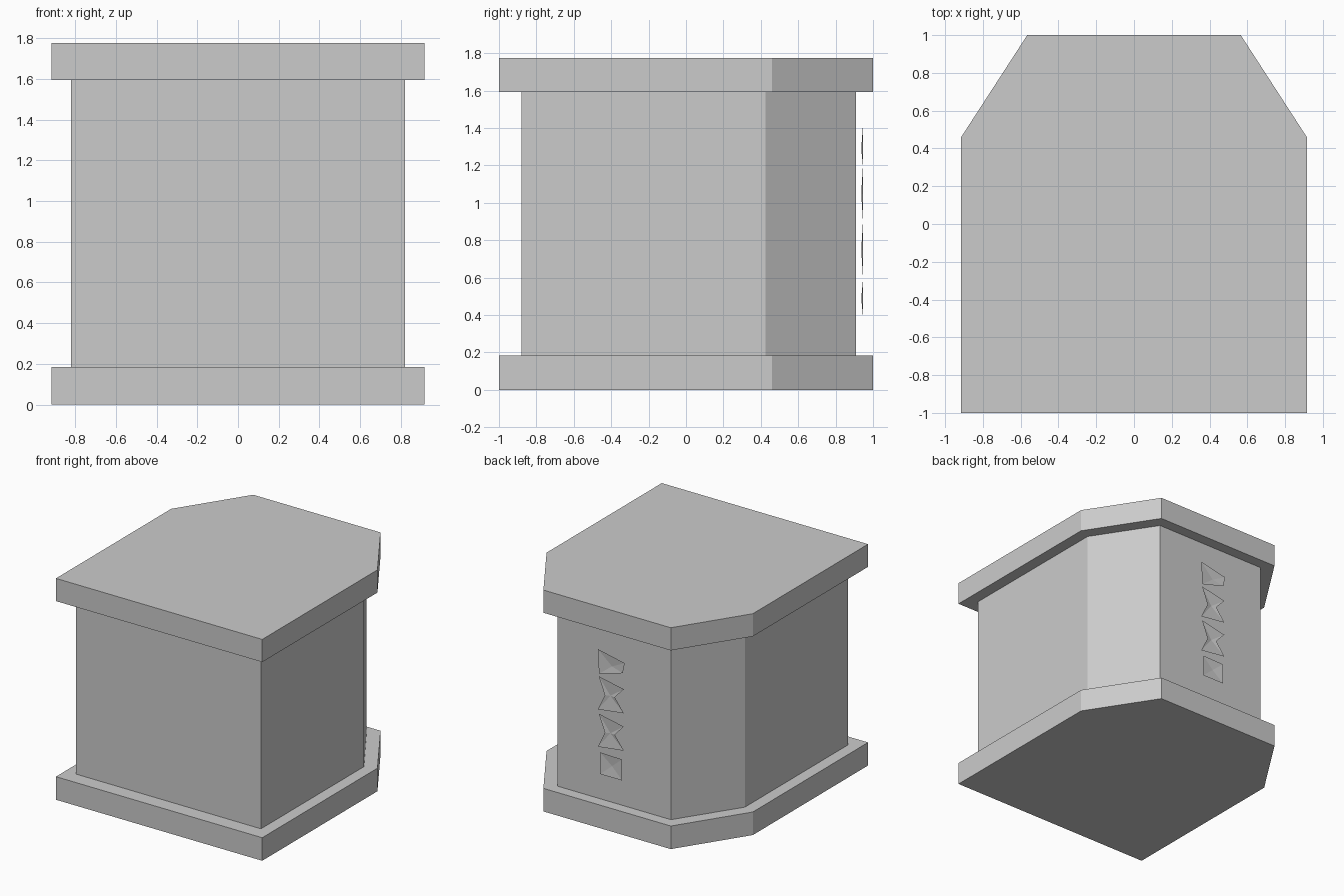
import bpy
import bmesh

if "Cube" in bpy.data.objects:
    bpy.data.objects.remove(bpy.data.objects["Cube"], do_unlink=True)

# One plain grey for everything
grey = bpy.data.materials.new("light_grey")
grey.use_nodes = True
color = (0.6, 0.6, 0.6, 1)
grey.diffuse_color = color
grey.node_tree.nodes["Principled BSDF"].inputs["Base Color"].default_value = color


def add_object(name, bm):
    mesh = bpy.data.meshes.new(name)
    bm.to_mesh(mesh)
    bm.free()
    mesh.materials.append(grey)
    obj = bpy.data.objects.new(name, mesh)
    bpy.context.collection.objects.link(obj)


def chamfered_block(name, half, back_half, front, shoulder, back, z0, z1):
    """Upright block whose two back corners are cut off."""
    right = [(half, front), (half, shoulder), (back_half, back)]
    outline = right + [(-x, y) for x, y in reversed(right)]
    bm = bmesh.new()
    face = bm.faces.new([bm.verts.new((x, y, z0)) for x, y in outline])
    top = bmesh.ops.extrude_face_region(bm, geom=[face])["geom"]
    verts = [v for v in top if isinstance(v, bmesh.types.BMVert)]
    bmesh.ops.translate(bm, verts=verts, vec=(0, 0, z1 - z0))
    bmesh.ops.recalc_face_normals(bm, faces=bm.faces)
    add_object(name, bm)


def faceted_mark(name, outline, centre, z_shift=0):
    """Thin folded sheet floating just off the back wall."""
    bm = bmesh.new()
    rim = [bm.verts.new((x, 0.945, z + z_shift)) for x, z in outline]
    mid = bm.verts.new((centre[0], 0.937, centre[1] + z_shift))
    for a, b in zip(rim, rim[1:] + rim[:1]):
        face = bm.faces.new((a, b, mid))
        face.normal_update()
        if face.normal.y < 0:
            face.normal_flip()
    add_object(name, bm)


# Base slab, body and top slab
chamfered_block("base_slab", 0.915, 0.565, -1, 0.46, 1, 0, 0.185)
chamfered_block("body", 0.82, 0.503, -0.88, 0.425, 0.91, 0.185, 1.593)
chamfered_block("top_slab", 0.915, 0.565, -1, 0.46, 1, 1.593, 1.775)

# Column of decorative marks on the back
faceted_mark("top_mark", [(0.12, 1.4), (-0.118, 1.35), (-0.1, 1.265), (0.11, 1.205)],
             (0.0, 1.29))
bow = [(0.112, 1.184), (-0.11, 1.139), (-0.03, 1.053),
       (-0.11, 0.946), (0.12, 0.917), (0.058, 1.045)]
for name, shift in (("upper_bow_mark", 0), ("lower_bow_mark", -0.3)):
    faceted_mark(name, bow, (0.014, 1.05), shift)
faceted_mark("bottom_mark", [(0.1, 0.577), (-0.095, 0.572), (-0.095, 0.403), (0.1, 0.403)],
             (0, 0.49))
